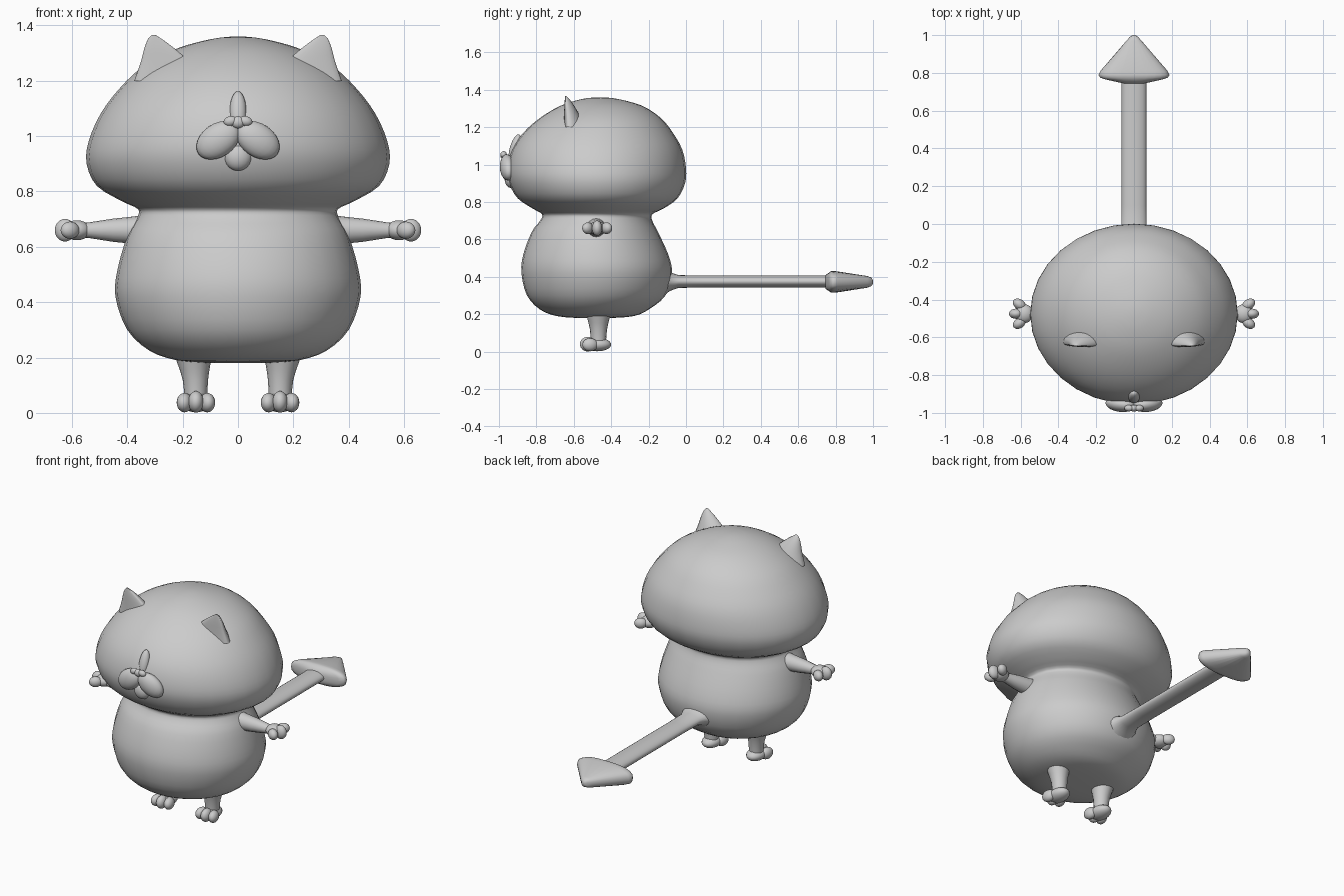
import bpy, bmesh, math
from mathutils import Vector, Euler

if "Cube" in bpy.data.objects:
    bpy.data.objects.remove(bpy.data.objects["Cube"], do_unlink=True)

X, Y, Z = Vector((1, 0, 0)), Vector((0, 1, 0)), Vector((0, 0, 1))

clay = bpy.data.materials.new("plain grey")
clay.use_nodes = True
GREY = (0.6, 0.6, 0.6, 1)
clay.diffuse_color = GREY
clay.node_tree.nodes["Principled BSDF"].inputs["Base Color"].default_value = GREY


def finish(name, bm, sharp=60):
    bmesh.ops.recalc_face_normals(bm, faces=bm.faces)
    mesh = bpy.data.meshes.new(name)
    bm.to_mesh(mesh)
    bm.free()
    mesh.materials.append(clay)
    obj = bpy.data.objects.new(name, mesh)
    bpy.context.collection.objects.link(obj)
    bpy.ops.object.select_all(action="DESELECT")
    obj.select_set(True)
    bpy.context.view_layer.objects.active = obj
    bpy.ops.object.shade_smooth_by_angle(angle=math.radians(sharp))
    return obj


def smooth_rows(rows, steps):
    """Catmull-Rom interpolation between the rows of a loft."""
    out = []
    for i in range(len(rows) - 1):
        quad = [rows[max(i - 1, 0)], rows[i], rows[i + 1], rows[min(i + 2, len(rows) - 1)]]
        for k in range(steps):
            t = k / steps
            out.append([0.5 * (2 * b + (c - a) * t + (2 * a - 5 * b + 4 * c - d) * t * t
                               + (3 * b - a - 3 * c + d) * t ** 3) for a, b, c, d in zip(*quad)])
    return out + [list(rows[-1])]


def loft(name, rows, u, v, sides=24, steps=1, power=2, flat=1, sharp=60):
    """Rows are centre x, y, z and the half sizes along u and v."""
    bm = bmesh.new()
    rings = []
    for x, y, z, a, b in smooth_rows(rows, steps):
        ring = []
        for i in range(sides):
            ang = math.tau * i / sides
            c, s = math.cos(ang), math.sin(ang)
            cu = math.copysign(abs(c) ** (2 / power), c)
            cv = math.copysign(abs(s) ** (2 / power), s) * (flat if s < 0 else 1)
            ring.append(bm.verts.new(Vector((x, y, z)) + u * a * cu + v * b * cv))
        rings.append(ring)
    for low, high in zip(rings, rings[1:]):
        for i in range(sides):
            j = (i + 1) % sides
            bm.faces.new((low[i], low[j], high[j], high[i]))
    bm.faces.new(rings[0])
    bm.faces.new(rings[-1])
    return finish(name, bm, sharp)


def blob(name, loc, radii, tilt=(0, 0, 0)):
    bm = bmesh.new()
    bmesh.ops.create_uvsphere(bm, u_segments=20, v_segments=12, radius=1)
    turn = Euler(tilt).to_matrix()
    for vert in bm.verts:
        vert.co = Vector(loc) + turn @ Vector([c * r for c, r in zip(vert.co, radii)])
    return finish(name, bm)


# Head and body in one skin: height, half width, front, back
profile = [
    (0.18, 0.10, -0.58, -0.40), (0.19, 0.22, -0.69, -0.28), (0.225, 0.32, -0.78, -0.20),
    (0.30, 0.40, -0.85, -0.11), (0.42, 0.443, -0.88, -0.075), (0.52, 0.435, -0.87, -0.095),
    (0.64, 0.40, -0.825, -0.15), (0.70, 0.368, -0.78, -0.18), (0.735, 0.36, -0.77, -0.18),
    (0.765, 0.42, -0.82, -0.12), (0.82, 0.51, -0.90, -0.045), (0.90, 0.547, -0.945, -0.005),
    (0.98, 0.54, -0.955, 0), (1.08, 0.497, -0.93, -0.02), (1.17, 0.43, -0.87, -0.07),
    (1.25, 0.345, -0.78, -0.135), (1.315, 0.225, -0.67, -0.235), (1.35, 0.10, -0.56, -0.36),
    (1.36, 0.02, -0.48, -0.44)]
loft("head_and_body", [(0, (f + b) / 2, z, w, (b - f) / 2) for z, w, f, b in profile],
     X, Y, sides=32, steps=3)

# Tail with a flared root and an arrow tip
loft("tail", [(0, y, 0.375, w, h) for y, w, h in
              [(-0.14, 0.13, 0.09), (-0.085, 0.085, 0.05), (-0.04, 0.067, 0.034),
               (0.1, 0.065, 0.032), (0.78, 0.065, 0.032)]], X, Z)
loft("tail_arrow", [(0, y, 0.373, w, h) for y, w, h in
                    [(0.745, 0.06, 0.036), (0.765, 0.15, 0.05), (0.775, 0.18, 0.057),
                     (0.79, 0.188, 0.058), (0.81, 0.178, 0.056), (0.97, 0.04, 0.031),
                     (0.992, 0.02, 0.022), (1, 0.006, 0.008)]], X, Z, power=2.6)

# Nose, chin and bridge
blob("nose_middle", (0, -0.975, 1.05), (0.025, 0.018, 0.022))
blob("chin", (0, -0.935, 0.925), (0.05, 0.035, 0.05))
blob("nose_bridge", (0, -0.915, 1.09), (0.03, 0.026, 0.075), (-0.3, 0, 0))

for side, s in (("left", 1), ("right", -1)):
    # Muzzle and nose halves
    blob(side + "_muzzle", (s * 0.072, -0.955, 0.985), (0.087, 0.04, 0.06), (0, s * 0.6, s * 0.12))
    blob(side + "_nose", (s * 0.027, -0.975, 1.054), (0.025, 0.017, 0.018), (0, s * 0.2, 0))

    # Ear, flattened in front
    loft(side + "_ear", [(s * x, y, z, w, d) for x, y, z, w, d in
                         [(0.25, -0.63, 1.2, 0.125, 0.09), (0.262, -0.635, 1.265, 0.09, 0.066),
                          (0.283, -0.64, 1.315, 0.056, 0.042), (0.3, -0.643, 1.35, 0.026, 0.02),
                          (0.305, -0.645, 1.366, 0.006, 0.006)]],
         X, Y, sides=20, steps=2, flat=0.25)

    # Arm and hand
    loft(side + "_arm", [(s * x, -0.48, 0.66, r, r) for x, r in
                         [(0.3, 0.07), (0.36, 0.052), (0.45, 0.042), (0.54, 0.028), (0.58, 0.026)]],
         Y, Z, sides=16, steps=2)
    blob(side + "_palm", (s * 0.582, -0.475, 0.66), (0.05, 0.05, 0.036))
    for k, finger in ((-1, "front"), (0, "middle"), (1, "back")):
        blob(f"{side}_{finger}_finger", (s * (0.625 - 0.018 * abs(k)), -0.475 + 0.05 * k, 0.66),
             (0.037, 0.027, 0.041 - 0.01 * abs(k)), (0, 0, s * k * 0.6))

    # Leg and foot
    loft(side + "_leg", [(s * x, -0.468, z, r, r) for x, z, r in
                         [(0.163, 0.26, 0.085), (0.16, 0.19, 0.063), (0.154, 0.12, 0.046),
                          (0.152, 0.04, 0.04)]], X, Y, sides=16, steps=2)
    blob(side + "_foot", (s * 0.152, -0.475, 0.038), (0.052, 0.075, 0.036))
    for k, toe in ((-1, "inner"), (0, "middle"), (1, "outer")):
        blob(f"{side}_{toe}_toe", (s * (0.152 + 0.041 * k), -0.525 + 0.012 * abs(k), 0.04 - 0.003 * abs(k)),
             (0.028, 0.042, 0.039 - 0.004 * abs(k)), (0, 0, s * k * 0.2))
